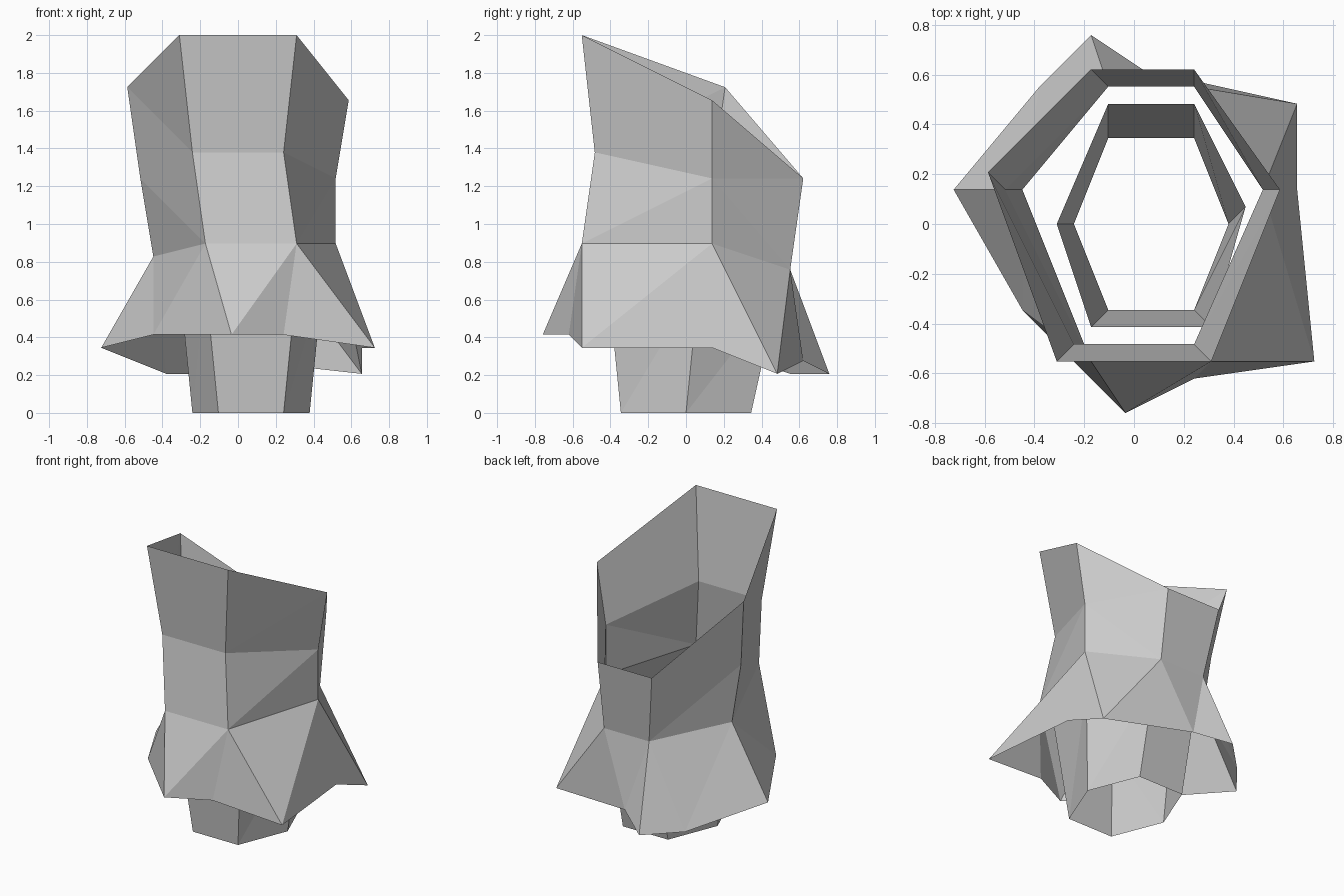
import bpy
import bmesh
from mathutils import Vector

cube = bpy.data.objects.get("Cube")
if cube:
    bpy.data.objects.remove(cube, do_unlink=True)

# Points sit on a whole-number lattice; the full height is 29 steps
STEP = 2 / 29

grey = bpy.data.materials.new("plain grey")
grey.use_nodes = True
colour = (0.6, 0.6, 0.6, 1)
grey.diffuse_color = colour
grey.node_tree.nodes["Principled BSDF"].inputs["Base Color"].default_value = colour


def bridge(bm, upper, lower, steps):
    """Zip two closed rings together, advancing the upper (u) or lower (l) ring."""
    u = l = 0
    for step in steps.replace(" ", ""):
        a, b = upper[u % len(upper)], lower[l % len(lower)]
        if step == "u":
            u += 1
            c = upper[u % len(upper)]
        else:
            l += 1
            c = lower[l % len(lower)]
        if len({a, b, c}) == 3:
            bm.faces.new((a, b, c))


def build(name, rings, patterns):
    """Make an open faceted shell from rings listed top to bottom."""
    bm = bmesh.new()
    made = {}

    def vert(point):
        if point not in made:
            x, y, z = point
            made[point] = bm.verts.new(Vector((x + 0.5, y, z)) * STEP)
        return made[point]

    loops = [[vert(p) for p in ring] for ring in rings]
    for upper, lower, steps in zip(loops, loops[1:], patterns):
        bridge(bm, upper, lower, steps)
    # Merge flat neighbouring triangles into clean panels
    bmesh.ops.dissolve_limit(bm, angle_limit=0.005, verts=bm.verts[:], edges=bm.edges[:])
    mesh = bpy.data.meshes.new(name)
    bm.to_mesh(mesh)
    bm.free()
    mesh.materials.append(grey)
    obj = bpy.data.objects.new(name, mesh)
    bpy.context.scene.collection.objects.link(obj)
    return obj


# Outer shell: slanted rim, waist, hips and a flared skirt.
# Six columns run round from the front on the -x side.
back_rim = [(3, 9, 18), (-3, 9, 18)]
rim = [(-5, -8, 29), (4, -8, 29), (8, 2, 24), *back_rim, (-9, 3, 25)]
waist = [(-4, -7, 20), (3, -7, 20), (7, 2, 18), *back_rim, (-8, 2, 18)]
hips = [(-3, -8, 13), (4, -8, 13), (7, 2, 13), (3, 8, 11), (-2, 8, 11), (-7, 2, 12)]
skirt = [(-1, -11, 6), (3, -9, 6), (10, -8, 5), (9, 2, 5), (9, 7, 3),
         (0, 9, 4), (-3, 11, 3), (-6, 8, 3), (-11, 2, 5), (-7, -5, 6)]

build("outer_shell", [rim, waist, hips, skirt],
      ["ul ul ul ul ul lu", "ul ul lu ul ul lu", "ull ull ul ull ull ul"])

# Inner tube: open hexagonal sleeve that tapers to the ground
tube_top = [(-3, -6, 10), (4, -6, 10), (6, 1, 10), (3, 7, 9), (-2, 7, 9), (-5, 0, 10)]
tube_base = [(-2, -5, 0), (3, -5, 0), (5, 0, 0), (3, 5, 0), (-2, 5, 0), (-4, 0, 0)]
build("inner_tube", [tube_top, tube_base], ["ul" * 6])
